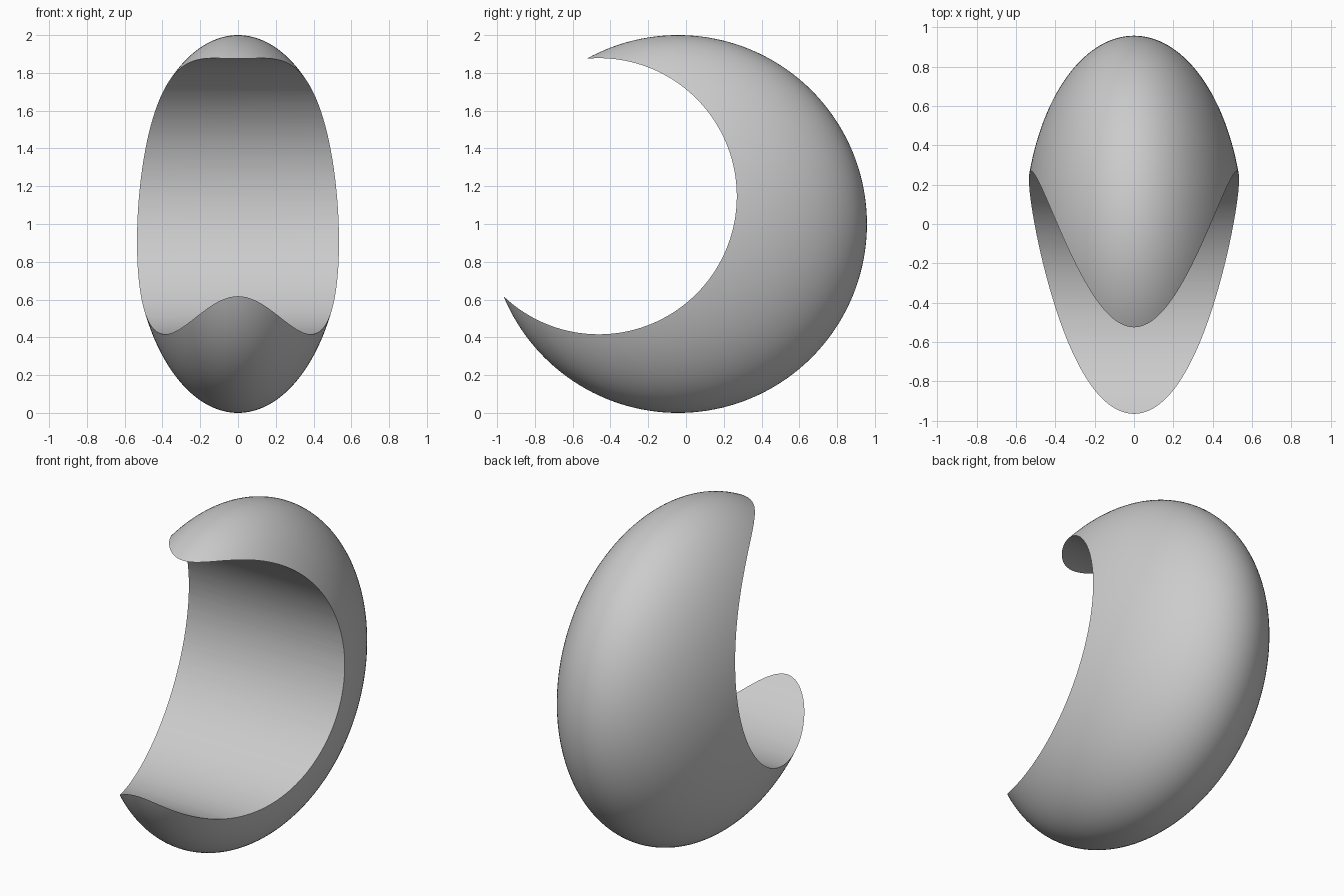
import bpy
from math import pi, radians

if "Cube" in bpy.data.objects:
    bpy.data.objects.remove(bpy.data.objects["Cube"])

# Flattened ball, poles along x
bpy.ops.mesh.primitive_uv_sphere_add(segments=160, ring_count=80, radius=1,
                                     location=(0, -0.042, 1.0), rotation=(0, pi / 2, 0))
shell = bpy.context.object
shell.name = "crescent_shell"
shell.scale = (1, 1, 0.558)  # local z lies along world x

# Cylinder that scoops out the hollow
bpy.ops.mesh.primitive_cylinder_add(vertices=160, radius=0.731, depth=3,
                                    location=(0, -0.462, 1.147), rotation=(0, pi / 2, 0))
cutter = bpy.context.object
cutter.name = "hollow_cutter"
cutter.hide_render = True

# Cut the hollow and apply
mod = shell.modifiers.new("hollow", 'BOOLEAN')
mod.operation = 'DIFFERENCE'
mod.solver = 'EXACT'
mod.object = cutter
bpy.ops.object.select_all(action='DESELECT')
shell.select_set(True)
bpy.context.view_layer.objects.active = shell
bpy.ops.object.modifier_apply(modifier=mod.name)
bpy.data.objects.remove(cutter, do_unlink=True)

# Smooth surfaces, crisp rim
bpy.ops.object.transform_apply(location=True, rotation=True, scale=True)
bpy.ops.object.shade_smooth_by_angle(angle=radians(30))
